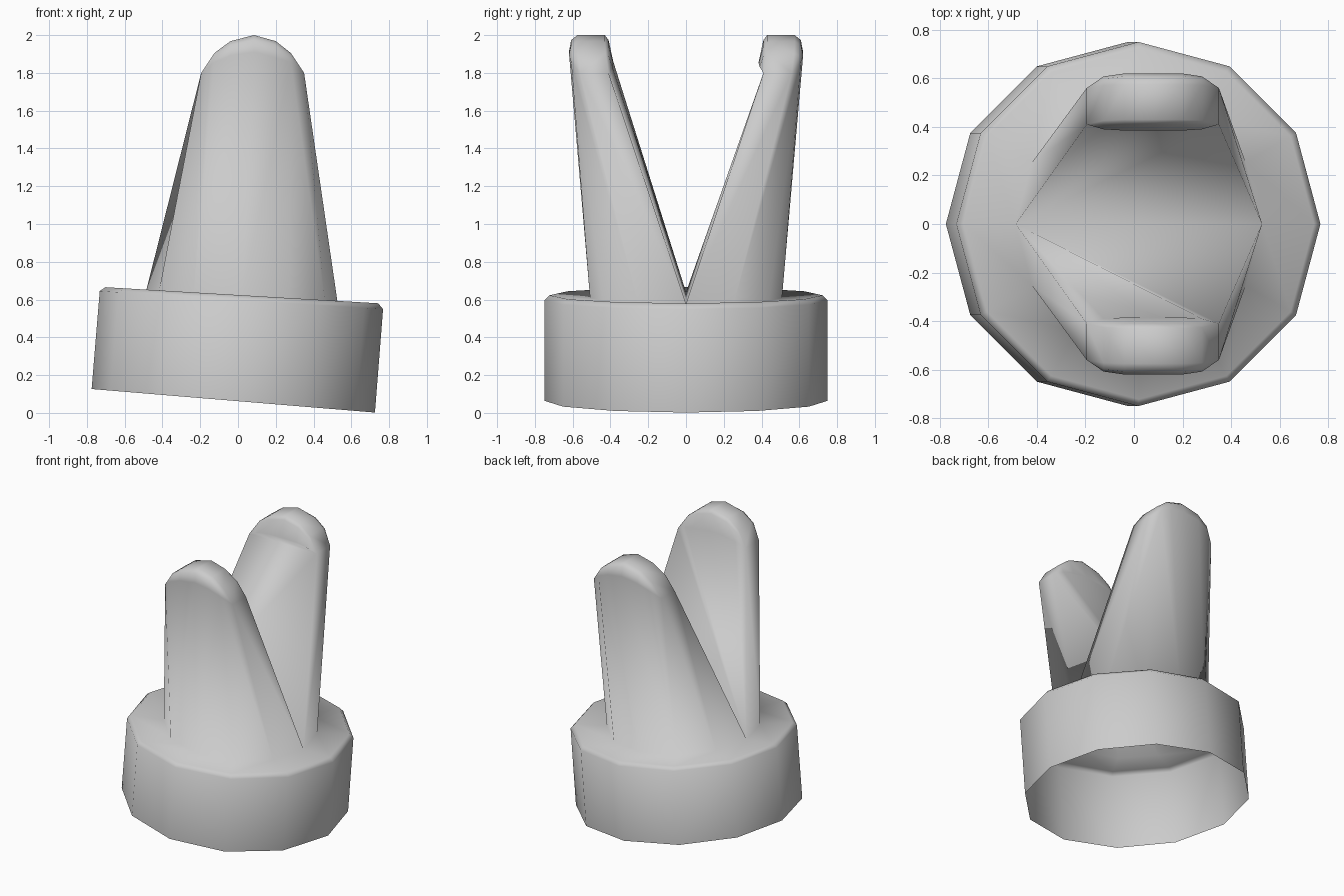
import bpy, bmesh
from math import cos, sin, pi

if "Cube" in bpy.data.objects:
    bpy.data.objects.remove(bpy.data.objects["Cube"])

grey = bpy.data.materials.new("plain grey")
grey.use_nodes = True
colour = (0.6, 0.6, 0.6, 1)
grey.diffuse_color = colour
grey.node_tree.nodes["Principled BSDF"].inputs["Base Color"].default_value = colour

SIDES = 12
bm = bmesh.new()


def ring(radius, cx, height, slope):
    """Twelve-sided ring on a plane that drops towards +x."""
    verts = []
    for k in range(SIDES):
        a = 2 * pi * k / SIDES
        x, y = cx + radius * cos(a), radius * sin(a)
        verts.append(bm.verts.new((x, y, max(0, height - slope * x))))
    return verts


# Tilted open collar: wall, bevelled rim and top sloping in to the prongs
rings = [ring(0.75, -0.025, 0.062, 0.083),
         ring(0.75, 0.018, 0.598, 0.064),
         ring(0.722, 0.02, 0.624, 0.059),
         ring(0.508, 0.02, 0.61, 0.06)]
for low, high in zip(rings, rings[1:]):
    for k in range(SIDES):
        n = (k + 1) % SIDES
        bm.faces.new((low[k], low[n], high[n], high[k]))
base = rings[-1]

# Rounded tip outline, from +x to -x
outline = [(0.35, 1.8), (0.28, 1.905), (0.2, 1.968), (0.085, 2.0),
           (-0.04, 1.968), (-0.125, 1.905), (-0.195, 1.8)]
bulge = [0, 0.8, 1, 1, 1, 0.8, 0]
# Arches across the tip: (middle y, end y, share of the arch height)
arches = [(0.62, 0.56, 0.55), (0.608, 0.56, 0.87), (0.575, 0.56, 1),
          (0.43, 0.41, 1), (0.41, 0.41, 0.87), (0.385, 0.41, 0.3)]
columns = [0, 1, 3, 5, 6]


def prong(side, foot):
    """Half of the base ring lofted up to a rounded tip."""
    rows = [[bm.verts.new((x, side * (end + (mid - end) * w), 1.8 + (z - 1.8) * share))
             for (x, z), w in zip(outline, bulge)] for mid, end, share in arches]
    outer, inner = rows[0], rows[-1]
    # Outer wall
    for k in range(4):
        a, b = columns[k], columns[k + 1]
        bm.faces.new([foot[k + 1], foot[k + 2]] + outer[a:b + 1][::-1])
    # Narrow sides and sloping inner face
    bm.faces.new((foot[0], foot[1], outer[0], inner[0]))
    bm.faces.new((foot[5], foot[6], inner[6], outer[6]))
    bm.faces.new([foot[0]] + inner + [foot[6]])
    # Tip
    for low, high in zip(rows, rows[1:]):
        for i in range(6):
            bm.faces.new((low[i], low[i + 1], high[i + 1], high[i]))


prong(1, base[:7])
prong(-1, [base[-k % SIDES] for k in range(7)])
bmesh.ops.remove_doubles(bm, verts=bm.verts[:], dist=0.0005)
bmesh.ops.recalc_face_normals(bm, faces=bm.faces[:])
for face in bm.faces:
    face.smooth = True

mesh = bpy.data.meshes.new("pronged_collar")
bm.to_mesh(mesh)
bm.free()
mesh.materials.append(grey)
body = bpy.data.objects.new("pronged_collar", mesh)
bpy.context.collection.objects.link(body)
